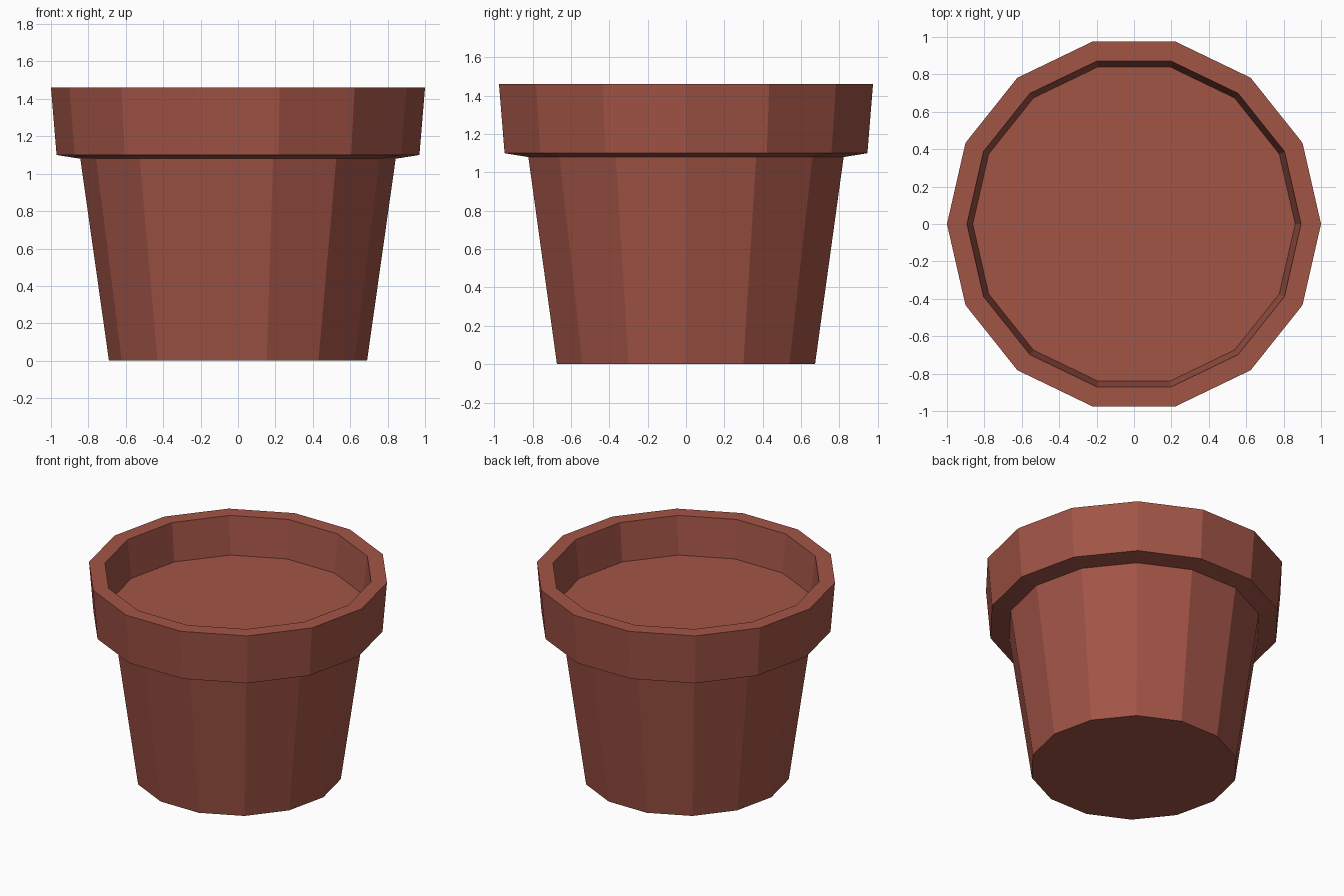
import bpy, bmesh, math

if "Cube" in bpy.data.objects:
    bpy.data.objects.remove(bpy.data.objects["Cube"])

SIDES = 14

clay = bpy.data.materials.new("terracotta")
clay.diffuse_color = (0.36, 0.089, 0.062, 1.0)
clay.use_nodes = True
clay.node_tree.nodes["Principled BSDF"].inputs["Base Color"].default_value = clay.diffuse_color

# Pot outline from the base, around the rim, to the soil level: (radius, z)
PROFILE = [(0.69, 0.0), (0.843, 1.08), (0.97, 1.10), (1.0, 1.46),
           (0.893, 1.46), (0.862, 1.185)]


def lathe(name, profile, material):
    """Spin a profile into a faceted solid, capped at both ends."""
    bm = bmesh.new()
    rings = []
    for r, z in profile:
        rings.append([bm.verts.new((r * math.cos(math.tau * i / SIDES),
                                    r * math.sin(math.tau * i / SIDES), z))
                      for i in range(SIDES)])
    for low, high in zip(rings, rings[1:]):
        for i in range(SIDES):
            j = (i + 1) % SIDES
            bm.faces.new((low[i], low[j], high[j], high[i]))
    bm.faces.new(rings[0][::-1])   # underside
    bm.faces.new(rings[-1])        # soil surface
    bmesh.ops.recalc_face_normals(bm, faces=bm.faces)
    mesh = bpy.data.meshes.new(name)
    bm.to_mesh(mesh)
    bm.free()
    mesh.materials.append(material)
    obj = bpy.data.objects.new(name, mesh)
    bpy.context.collection.objects.link(obj)
    return obj


lathe("flower_pot", PROFILE, clay)
